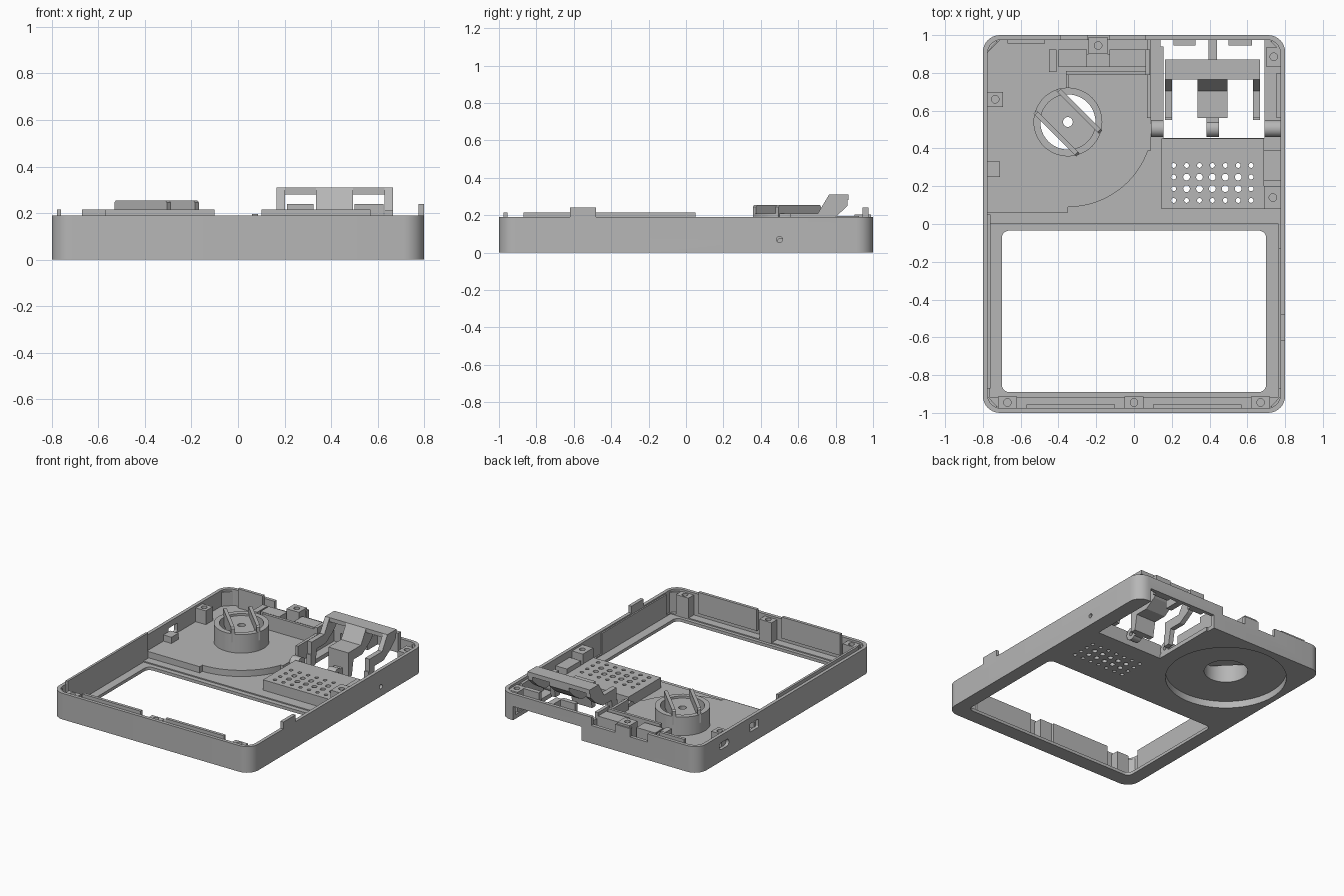
import bpy, bmesh, math
from mathutils import Matrix, Vector

cube = bpy.data.objects.get("Cube")
if cube:
    bpy.data.objects.remove(cube, do_unlink=True)

grey = bpy.data.materials.new("plain grey")
grey.use_nodes = True
colour = (0.47, 0.47, 0.47, 1)
grey.diffuse_color = colour
grey.node_tree.nodes["Principled BSDF"].inputs["Base Color"].default_value = colour


def prism(name, outline, lo, hi, axis="z"):
    """Extrude a 2D outline along z (x, y points), x (y, z points) or y (x, z points)."""
    place = {"z": lambda a, b, h: (a, b, h),
             "x": lambda a, b, h: (h, a, b),
             "y": lambda a, b, h: (a, h, b)}[axis]
    bm = bmesh.new()
    low = [bm.verts.new(place(a, b, lo)) for a, b in outline]
    high = [bm.verts.new(place(a, b, hi)) for a, b in outline]
    bm.faces.new(low)
    bm.faces.new(high)
    n = len(outline)
    for i in range(n):
        j = (i + 1) % n
        bm.faces.new((low[i], low[j], high[j], high[i]))
    bmesh.ops.recalc_face_normals(bm, faces=bm.faces)
    mesh = bpy.data.meshes.new(name)
    bm.to_mesh(mesh)
    bm.free()
    mesh.materials.append(grey)
    obj = bpy.data.objects.new(name, mesh)
    bpy.context.collection.objects.link(obj)
    return obj


def arc(cx, cy, r, start, end, steps):
    angles = [math.radians(start + (end - start) * i / steps) for i in range(steps + 1)]
    return [(cx + r * math.cos(a), cy + r * math.sin(a)) for a in angles]


def disc(cx, cy, r, sides=48):
    return arc(cx, cy, r, 0, 360, sides)[:-1]


def rect(x0, x1, y0, y1, r=0.0):
    if not r:
        return [(x0, y0), (x1, y0), (x1, y1), (x0, y1)]
    corners = [(x1 - r, y1 - r), (x0 + r, y1 - r), (x0 + r, y0 + r), (x1 - r, y0 + r)]
    return [p for i, (x, y) in enumerate(corners) for p in arc(x, y, r, 90 * i, 90 * i + 90, 8)]


def box(name, x0, x1, y0, y1, z0, z1):
    return prism(name, rect(x0, x1, y0, y1), z0, z1)


def boolean(obj, other, operation="DIFFERENCE"):
    mod = obj.modifiers.new(operation.lower(), "BOOLEAN")
    mod.operation = operation
    mod.solver = "EXACT"
    mod.object = other
    bpy.context.view_layer.objects.active = obj
    bpy.ops.object.modifier_apply(modifier=mod.name)
    bpy.data.objects.remove(other, do_unlink=True)


def smooth(obj):
    bpy.ops.object.select_all(action="DESELECT")
    obj.select_set(True)
    bpy.context.view_layer.objects.active = obj
    bpy.ops.object.shade_smooth_by_angle(angle=math.radians(30))


# Tray: rounded shell with a hollow inside
FLOOR, RIM, WALL = 0.03, 0.19, 0.025
KX, KY = -0.35, 0.54
case = prism("case_shell", rect(-0.8, 0.8, -1, 1, 0.09), 0, RIM)
boolean(case, prism("cavity", rect(-0.8 + WALL, 0.8 - WALL, -1 + WALL, 1 - WALL, 0.07), FLOOR, 0.4))
boolean(case, box("frame_step", -0.765, 0.765, -0.915, 0, 0.022, 0.1))

# Raised dial plate with a curved corner, and the speaker block
plate = [(-0.785, 0.06), (KX, 0.06)] + arc(KX, KY, 0.45, -90, -20, 20)
plate += [(0.09, 0.39), (0.09, 0.985), (-0.7, 0.985), (-0.785, 0.9)]
boolean(case, prism("dial_plate", plate, 0.01, 0.075), "UNION")
boolean(case, box("speaker_block", 0.145, 0.687, 0.08, 0.453, 0.015, 0.105), "UNION")

# Openings through the floor
boolean(case, prism("window", rect(-0.7, 0.7, -0.89, -0.035, 0.04), -0.1, 0.3))
boolean(case, box("shutter_opening", 0.155, 0.69, 0.455, 0.96, -0.1, 0.3))
boolean(case, prism("dial_recess", disc(KX, KY, 0.405, 64), -0.1, 0.05))
boolean(case, prism("dial_hole", disc(KX, KY, 0.146), -0.1, 0.3))
for row in range(4):
    for col in range(7):
        radius = 0.018 if row in (1, 2) and 0 < col < 6 else 0.013
        hole = disc(0.21 + 0.0683 * col, 0.125 + 0.0617 * row, radius, 14)
        boolean(case, prism("sound_hole", hole, -0.1, 0.3))

# Openings in the walls
boolean(case, box("back_slot", 0.14, 0.69, 0.94, 1.1, -0.1, 0.1))
for x0, x1 in ((-0.39, -0.25), (-0.13, 0.06)):
    boolean(case, box("back_notch", x0, x1, 0.97, 1.1, 0.13, 0.3))
boolean(case, prism("round_port", rect(0.65, 0.76, 0.085, 0.135, 0.024), -0.9, -0.75, "x"))
boolean(case, prism("square_port", rect(0.31, 0.41, 0.085, 0.145, 0.008), -0.9, -0.75, "x"))
boolean(case, prism("pin_hole", disc(0.5, 0.07, 0.016, 20), 0.75, 0.9, "x"))
smooth(case)

# Dial ring with a slotted grip across it
ring = prism("dial_ring", disc(KX, KY, 0.182, 64), 0.05, 0.21)
boolean(ring, prism("ring_bore", disc(KX, KY, 0.146), -0.1, 0.4))
smooth(ring)
turn = Matrix.Translation(Vector((KX, KY, 0))) @ Matrix.Rotation(math.radians(-45), 4, "Z")
bridge = box("grip_bridge", -0.155, 0.155, -0.085, 0.085, 0.15, 0.195)
boolean(bridge, prism("screw_hole", disc(0, 0, 0.026, 24), 0, 0.4))
grips = [bridge]
for side in (-1, 1):
    profile = [(-0.16, 0.15), (0.16, 0.15), (0.16, 0.245), (0.15, 0.255), (-0.15, 0.255), (-0.16, 0.245)]
    grips.append(prism("grip_fin", profile, side * 0.085 - 0.012, side * 0.085 + 0.012, "y"))
for part in grips:
    part.data.transform(turn)

# Shutter: three lever arms under a cross bar, with hinge knuckles
arm = [(0.56, 0.03), (0.60, 0.03), (0.62, 0.14), (0.72, 0.14), (0.80, 0.19), (0.863, 0.25),
       (0.863, 0.31), (0.765, 0.31), (0.705, 0.21), (0.56, 0.21)]
prism("centre_arm", arm, 0.335, 0.495, "x")
for x in (0.165, 0.63):
    prism("side_arm", arm, x, x + 0.036, "x")
box("shutter_bar", 0.165, 0.666, 0.765, 0.87, 0.28, 0.31)
for x0, x1 in ((0.09, 0.155), (0.385, 0.45), (0.69, 0.775)):
    knuckle = prism("hinge_knuckle", disc(0.505, 0.06, 0.045, 32), x0, x1, "x")
    boolean(knuckle, prism("pin_bore", disc(0.505, 0.06, 0.016, 20), x0 - 0.1, x1 + 0.1, "x"))
    smooth(knuckle)
box("arm_link", 0.385, 0.45, 0.53, 0.58, 0.03, 0.09)
for x in (0.165, 0.63):
    box("arm_foot", x, x + 0.036, 0.55, 0.58, 0.03, 0.12)
box("back_rib", 0.395, 0.44, 0.86, 0.98, 0.1, 0.18)
for x0, x1 in ((0.21, 0.325), (0.5, 0.625)):
    box("back_catch", x0, x1, 0.945, 0.977, 0.1, 0.24)
box("opening_wall", 0.07, 0.09, 0.56, 0.977, 0.06, 0.15)

# Screw posts with a shallow hole in the top
posts = [(x, -0.945, 0.05, 0.032, FLOOR - 0.02, 0.175) for x in (-0.67, 0, 0.67)]
posts += [(-0.735, 0.66, 0.042, 0.04, 0.06, 0.175), (0.74, 0.885, 0.04, 0.05, 0.02, 0.175),
          (0.735, 0.14, 0.046, 0.06, 0.02, 0.175), (-0.19, 0.945, 0.05, 0.045, 0.06, 0.205)]
for x, y, half_w, half_d, z0, z1 in posts:
    post = box("screw_post", x - half_w, x + half_w, y - half_d, y + half_d, z0, z1)
    boolean(post, prism("post_hole", disc(x, y, 0.02, 20), z1 - 0.08, z1 + 0.1))

# Compartment behind the dial
box("bay_wall", -0.36, 0.085, 0.79, 0.81, 0.06, 0.18)
box("bay_left_block", -0.45, -0.41, 0.805, 0.925, 0.06, 0.17)
box("bay_end_wall", 0.06, 0.085, 0.79, 0.925, 0.06, 0.195)
for x0, x1 in ((-0.4, -0.25), (-0.13, 0.06)):
    box("bay_block", x0, x1, 0.83, 0.925, 0.06, 0.17)
box("bay_bridge", -0.25, -0.13, 0.83, 0.9, 0.06, 0.12)
box("channel_wall", -0.36, -0.345, 0.72, 0.8, 0.06, 0.11)

# Locating lips, tabs and side blocks
box("side_lip", -0.777, -0.76, -0.87, 0.05, 0.02, 0.215)
box("side_rail", 0.765, 0.777, -0.87, -0.13, 0.02, 0.18)
box("side_tab", 0.775, 0.8, -0.62, -0.48, 0.15, 0.24)
box("back_lip", -0.67, -0.47, 0.955, 0.977, 0.06, 0.215)
for side in (-1, 1):
    a, b = sorted((side * 0.1, side * 0.57))
    box("front_lip", a, b, -0.977, -0.955, 0.06, 0.215)
    for y in (-1, 1):
        # Corner gussets
        prism("corner_gusset", [(side * 0.778, y * 0.91), (side * 0.72, y * 0.97),
                                (side * 0.76, y * 0.965)], 0.02, 0.175)
box("port_block", -0.777, -0.71, 0.25, 0.33, 0.06, 0.12)
box("right_step", 0.685, 0.777, 0.23, 0.39, 0.02, 0.14)
box("right_guide", 0.755, 0.777, 0.56, 0.8, 0.02, 0.17)
